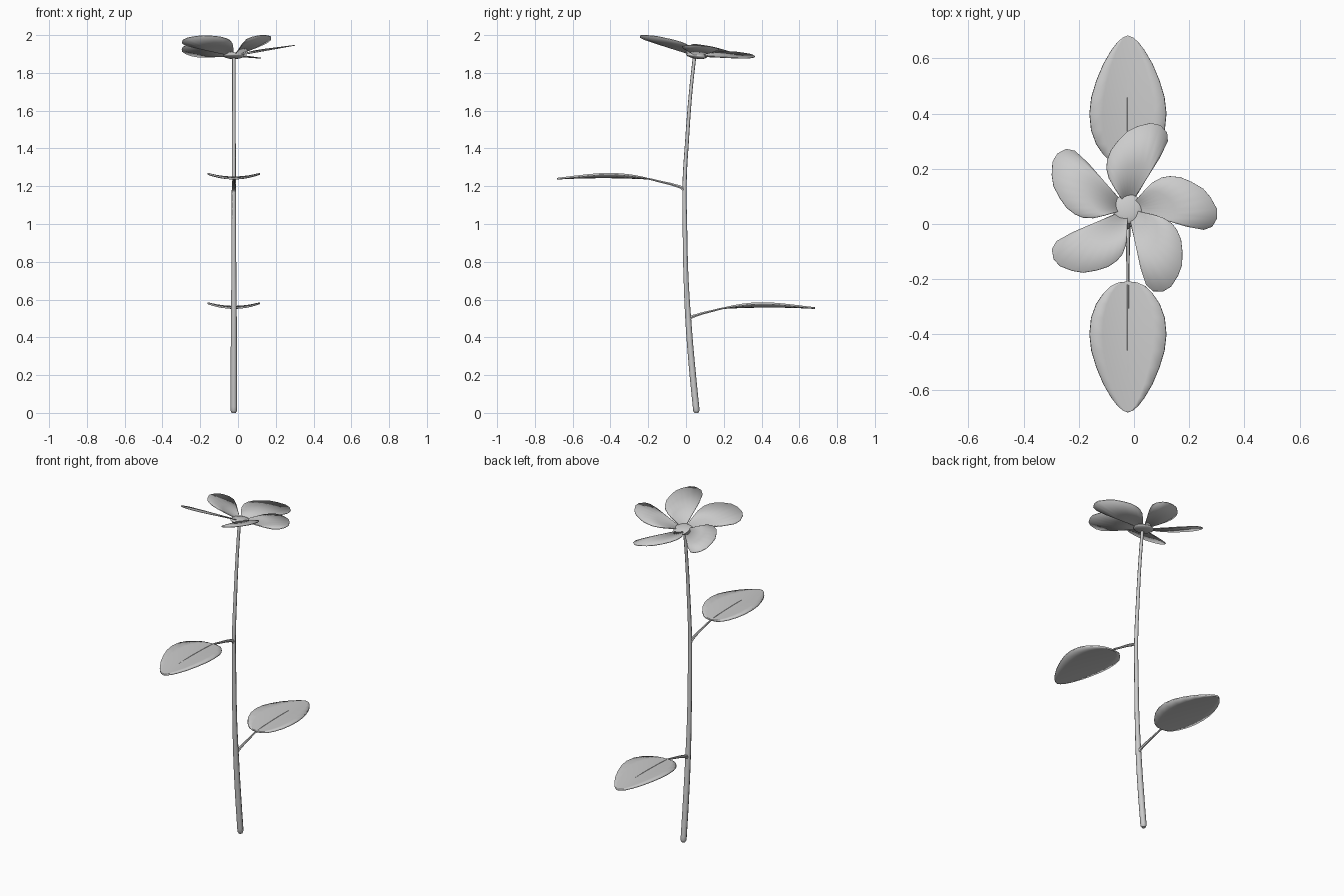
import bpy, bmesh, math
from mathutils import Vector

if "Cube" in bpy.data.objects:
    bpy.data.objects.remove(bpy.data.objects["Cube"])

CX = -0.022                               # stem axis
CENTRE = Vector((CX, 0.055, 1.888))       # flower centre

grey = bpy.data.materials.new("light grey")
grey.diffuse_color = (0.6, 0.6, 0.6, 1)
grey.use_nodes = True
grey.node_tree.nodes["Principled BSDF"].inputs["Base Color"].default_value = grey.diffuse_color


def finish(obj, angle=None):
    obj.data.materials.clear()
    obj.data.materials.append(grey)
    if angle:
        bpy.ops.object.select_all(action='DESELECT')
        obj.select_set(True)
        bpy.context.view_layer.objects.active = obj
        bpy.ops.object.shade_smooth_by_angle(angle=math.radians(angle))


def tube(name, pts, sides=2):
    """Tapered round tube through (y, z, radius) points."""
    cu = bpy.data.curves.new(name, 'CURVE')
    cu.dimensions = '3D'
    cu.bevel_depth = 1
    cu.bevel_resolution = sides
    cu.resolution_u = 5
    cu.use_fill_caps = True
    sp = cu.splines.new('BEZIER')
    sp.bezier_points.add(len(pts) - 1)
    for bp, (y, z, r) in zip(sp.bezier_points, pts):
        bp.co = (CX, y, z)
        bp.radius = r
        bp.handle_left_type = bp.handle_right_type = 'AUTO'
    obj = bpy.data.objects.new(name, cu)
    bpy.context.collection.objects.link(obj)
    bpy.ops.object.select_all(action='DESELECT')
    obj.select_set(True)
    bpy.context.view_layer.objects.active = obj
    bpy.ops.object.convert(target='MESH')
    obj = bpy.context.view_layer.objects.active
    finish(obj, 50)


def sheet(name, rows, thickness, angle=None):
    """Thin plate made from equal-length rows of points."""
    bm = bmesh.new()
    grid = [[bm.verts.new(p) for p in row] for row in rows]
    for a, b in zip(grid, grid[1:]):
        for i in range(len(a) - 1):
            bm.faces.new((a[i], a[i + 1], b[i + 1], b[i]))
    bmesh.ops.remove_doubles(bm, verts=bm.verts, dist=1e-5)
    bmesh.ops.recalc_face_normals(bm, faces=bm.faces)
    if sum(f.normal.z for f in bm.faces) < 0:
        bmesh.ops.reverse_faces(bm, faces=bm.faces)
    me = bpy.data.meshes.new(name)
    bm.to_mesh(me)
    bm.free()
    obj = bpy.data.objects.new(name, me)
    bpy.context.collection.objects.link(obj)
    mod = obj.modifiers.new("thickness", 'SOLIDIFY')
    mod.thickness = thickness
    mod.offset = 0
    finish(obj, angle)


# Stem, with a rounded foot
tube("stem", [(0.056, 0.0, 0.011), (0.055, 0.012, 0.017), (0.036, 0.2, 0.017),
              (0.015, 0.45, 0.016), (0.0, 0.72, 0.013), (-0.006, 1.0, 0.012),
              (-0.008, 1.2, 0.011), (0.006, 1.45, 0.010), (0.025, 1.7, 0.009),
              (0.045, 1.885, 0.009)])

# Leaves: (distance from stem axis, half width)
LEAF = [(0.208, 0.0), (0.212, 0.035), (0.225, 0.062), (0.25, 0.088), (0.29, 0.115),
        (0.34, 0.133), (0.4, 0.139), (0.46, 0.132), (0.52, 0.114), (0.58, 0.089),
        (0.63, 0.06), (0.66, 0.037), (0.676, 0.018), (0.683, 0.0)]
for label, side, z0 in (("upper", -1, 1.24), ("lower", 1, 0.555)):
    rows = []
    for d, w in LEAF:
        mid = z0 + 0.007 * (1 - ((d - 0.44) / 0.24) ** 2)
        rows.append([(CX + w * u, side * d, mid + 1.0 * (w * u) ** 2)
                     for u in (-1, -0.67, -0.33, 0, 0.33, 0.67, 1)])
    sheet(label + "_leaf", rows, 0.009, 40)
    # Leaf stalk running on as the midrib
    s = -0.006 if side < 0 else 0.012
    tube(label + "_leaf_stalk",
         [(s, z0 - 0.072, 0.010), (s + side * 0.012, z0 - 0.052, 0.010),
          (s + side * 0.05, z0 - 0.036, 0.008), (side * 0.14, z0 - 0.015, 0.006),
          (side * 0.21, z0 + 0.001, 0.005), (side * 0.33, z0 + 0.008, 0.004),
          (side * 0.45, z0 + 0.010, 0.0035), (side * 0.6, z0 + 0.006, 0.002)], 1)

# Petals: outline as (radius, angle in degrees), around the rim from one side to the other
RIM = [(0.12, -17), (0.22, -17), (0.285, -15.5), (0.312, -12), (0.325, -6), (0.322, 0),
       (0.302, 8), (0.282, 15), (0.25, 23), (0.222, 31), (0.192, 38), (0.166, 43),
       (0.13, 47), (0.09, 48)]


def petal_point(r, a, turn):
    rad = math.radians(a + turn)
    dx, dy = r * math.cos(rad), r * math.sin(rad)
    across = r * math.sin(math.radians(a))        # offset from the petal's own axis
    z = 0.18 * r - 0.19 * dy + 0.2 * across       # cup + flower tilt + twist
    return CENTRE + Vector((dx, dy, z))


for i, turn in enumerate((0, 75, 148, 220, 299)):
    rows = [[petal_point(0.02 + (r - 0.02) * t, a, turn) for t in (0, 0.5, 1)] for r, a in RIM]
    sheet("petal_%d" % (i + 1), rows, 0.004, 8)

# Flattened flower centre
bpy.ops.mesh.primitive_uv_sphere_add(segments=16, ring_count=10, radius=1, location=CENTRE)
centre = bpy.context.object
centre.name = "flower_centre"
centre.scale = (0.056, 0.056, 0.016)
centre.rotation_euler = (math.radians(-8), 0, 0)
centre.location.z += 0.003
finish(centre, 40)
